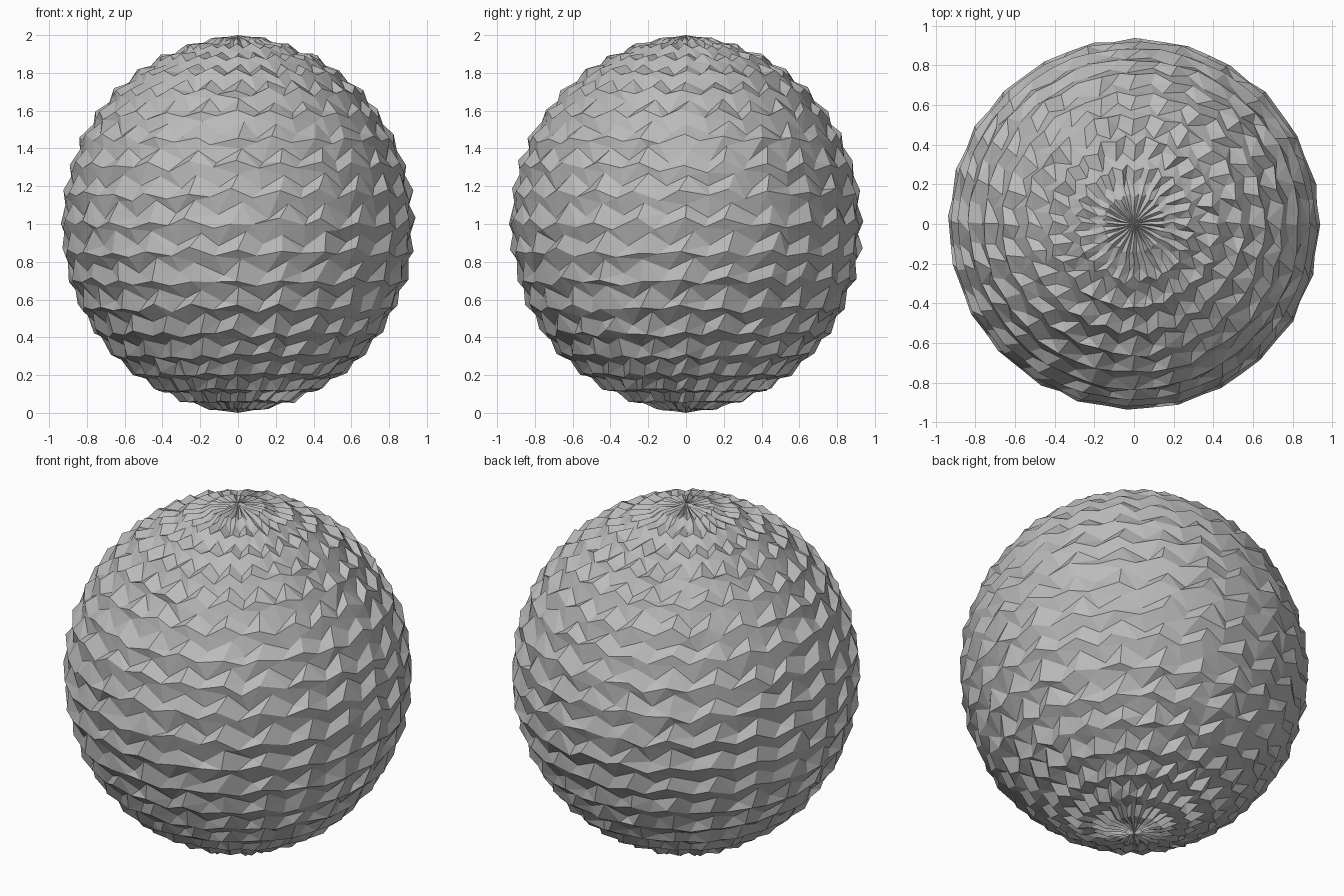
import bpy, bmesh, math, random

cube = bpy.data.objects.get("Cube")
if cube:
    bpy.data.objects.remove(cube, do_unlink=True)

random.seed(7)
COLUMNS, ROWS = 48, 40
RADIUS, HALF_HEIGHT = 0.945, 1.0


def flat_material(name, value):
    mat = bpy.data.materials.new(name)
    mat.use_nodes = True
    color = (value, value, value, 1)
    mat.diffuse_color = color
    mat.node_tree.nodes["Principled BSDF"].inputs["Base Color"].default_value = color
    return mat


def chipped_point(row, column):
    """Point on the ball: alternate rows sink to form ledges, columns stagger them."""
    step = math.pi / ROWS
    sunk_row, sunk_column = row % 2, column % 2
    polar = row * step
    near_pole = max(0, 1 - math.sin(polar) / 0.35)
    # Stagger the ledges into a sloping zigzag, fading out at the poles
    polar += step * (1 - near_pole) * (0.45 * (sunk_column - 0.5) * (1 + sunk_row)
                                     + random.uniform(-0.22, 0.22))
    around = column + 0.35 * (sunk_row - 0.5) + random.uniform(-0.2, 0.2)
    angle = around * math.tau / COLUMNS
    depth = 0.026 * sunk_row * (1 - near_pole) + 0.014 * sunk_column
    depth += random.uniform(0, 0.01)
    scale = 1 - depth
    ring = RADIUS * scale * math.sin(polar)
    return (ring * math.cos(angle), ring * math.sin(angle),
            HALF_HEIGHT + HALF_HEIGHT * scale * math.cos(polar))


# Chipped stone ball: rings of points closed by a fan at each pole
bm = bmesh.new()
rings = [[bm.verts.new(chipped_point(r, c)) for c in range(COLUMNS)]
         for r in range(1, ROWS)]
top = bm.verts.new((0, 0, 2 * HALF_HEIGHT))
bottom = bm.verts.new((0, 0, 0))
for c in range(COLUMNS):
    n = (c + 1) % COLUMNS
    bm.faces.new((top, rings[0][c], rings[0][n]))
    bm.faces.new((bottom, rings[-1][n], rings[-1][c]))
    for upper, lower in zip(rings, rings[1:]):
        bm.faces.new((upper[c], lower[c], lower[n], upper[n]))
bmesh.ops.triangulate(bm, faces=bm.faces[:])
bmesh.ops.recalc_face_normals(bm, faces=bm.faces[:])

mesh = bpy.data.meshes.new("stone_ball")
bm.to_mesh(mesh)
bm.free()
mesh.materials.append(flat_material("stone grey", 0.5))
ball = bpy.data.objects.new("stone_ball", mesh)
bpy.context.scene.collection.objects.link(ball)
